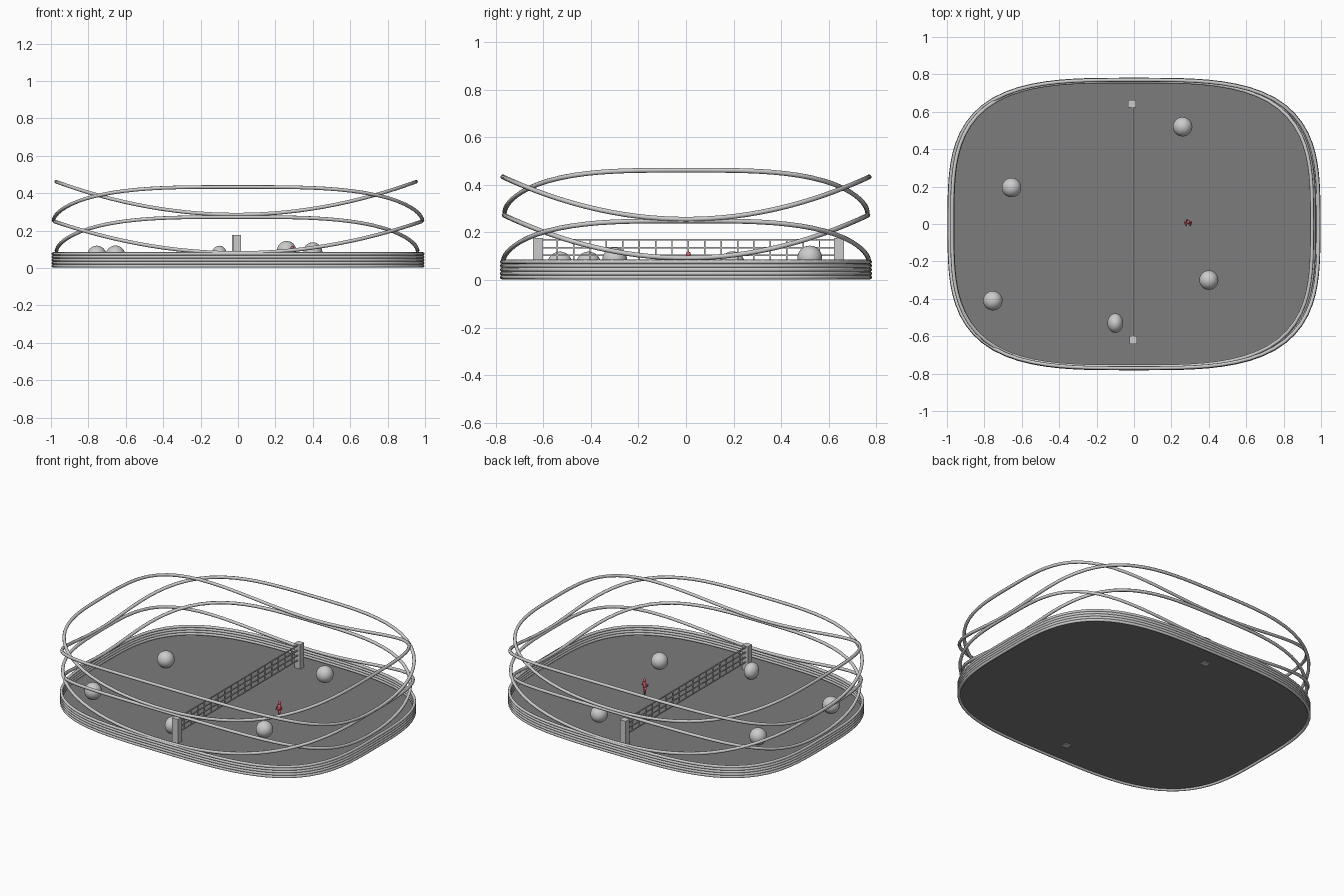
import bpy, bmesh
from math import cos, sin, pi
from mathutils import Vector

if "Cube" in bpy.data.objects:
    bpy.data.objects.remove(bpy.data.objects["Cube"])

N = 3.4  # superellipse exponent of the arena outline


def outline(rx, ry, count=96):
    pts = []
    for i in range(count):
        a = 2 * pi * i / count
        c, s = cos(a), sin(a)
        r = (abs(c) ** N + abs(s) ** N) ** (-1 / N)
        pts.append((rx * r * c, ry * r * s))
    return pts


def material(name, rgb):
    m = bpy.data.materials.new(name)
    m.diffuse_color = (*rgb, 1)
    m.use_nodes = True
    m.node_tree.nodes["Principled BSDF"].inputs["Base Color"].default_value = m.diffuse_color
    return m


def add_bmesh(name, bm, mat=None, smooth=False):
    me = bpy.data.meshes.new(name)
    bm.to_mesh(me)
    bm.free()
    for p in me.polygons:
        p.use_smooth = smooth
    if mat:
        me.materials.append(mat)
    ob = bpy.data.objects.new(name, me)
    bpy.context.collection.objects.link(ob)
    return ob


def tube(name, pts, radius):
    cu = bpy.data.curves.new(name, 'CURVE')
    cu.dimensions = '3D'
    cu.bevel_depth = radius
    cu.bevel_resolution = 2
    sp = cu.splines.new('POLY')
    sp.points.add(len(pts) - 1)
    for p, co in zip(sp.points, pts):
        p.co = (*co, 1)
    sp.use_cyclic_u = True
    ob = bpy.data.objects.new(name, cu)
    bpy.context.collection.objects.link(ob)
    bpy.ops.object.select_all(action='DESELECT')
    ob.select_set(True)
    bpy.context.view_layer.objects.active = ob
    bpy.ops.object.convert(target='MESH')
    bpy.ops.object.shade_smooth()


def box(bm, lo, hi):
    lo, hi = Vector(lo), Vector(hi)
    g = bmesh.ops.create_cube(bm, size=1)
    bmesh.ops.scale(bm, vec=hi - lo, verts=g['verts'])
    bmesh.ops.translate(bm, vec=(lo + hi) / 2, verts=g['verts'])


def ellipsoid(bm, centre, radii, u=12, v=8):
    g = bmesh.ops.create_uvsphere(bm, u_segments=u, v_segments=v, radius=1)
    bmesh.ops.scale(bm, vec=radii, verts=g['verts'])
    bmesh.ops.translate(bm, vec=centre, verts=g['verts'])


def limb(bm, a, b, r1, r2):
    a, b = Vector(a), Vector(b)
    d = b - a
    g = bmesh.ops.create_cone(bm, cap_ends=True, segments=8, radius1=r1, radius2=r2, depth=d.length)
    bmesh.ops.rotate(bm, matrix=d.to_track_quat('Z', 'Y').to_matrix(), verts=g['verts'])
    bmesh.ops.translate(bm, vec=(a + b) / 2, verts=g['verts'])


# Court floor: thin dark slab
bm = bmesh.new()
f = bm.faces.new([bm.verts.new((x, y, 0.013)) for x, y in outline(0.985, 0.77)])
g = bmesh.ops.extrude_face_region(bm, geom=[f])
bmesh.ops.translate(bm, vec=(0, 0, 0.006), verts=[v for v in g['geom'] if isinstance(v, bmesh.types.BMVert)])
bmesh.ops.recalc_face_normals(bm, faces=bm.faces)
add_bmesh("court_floor", bm, material("dark_grey", (0.2, 0.2, 0.2)))

# Stacked flat rings around the floor
for i in range(5):
    tube(f"base_ring_{i + 1}", [(x, y, 0.011 + 0.0162 * i) for x, y in outline(0.988, 0.773)], 0.009)

# Saddle-shaped rings: rise along x or along y
saddles = [  # x offset, x radius, y radius, low z, rise, axis
    (-0.01, 0.962, 0.762, 0.285, 0.176, 0),
    (0, 0.986, 0.770, 0.255, 0.178, 1),
    (0, 0.980, 0.768, 0.080, 0.168, 0),
    (-0.005, 0.965, 0.765, 0.092, 0.180, 1)]
for i, (ox, rx, ry, low, rise, axis) in enumerate(saddles):
    pts = [(x + ox, y, low + rise * ((x / rx, y / ry)[axis]) ** 2) for x, y in outline(rx, ry)]
    tube(f"saddle_ring_{i + 1}", pts, 0.010)

# Net posts
for name, x, y in (("net_post_back", -0.010, 0.643), ("net_post_front", -0.004, -0.621)):
    bm = bmesh.new()
    box(bm, (x - 0.021, y - 0.021, 0.008), (x + 0.021, y + 0.021, 0.176))
    add_bmesh(name, bm)

# Net: grid of thin strands
bm = bmesh.new()
X, Y0, Y1, Z0, Z1, T = -0.007, -0.61, 0.63, 0.072, 0.168, 0.003
for i in range(4):
    z = Z0 + (Z1 - Z0) * i / 3
    box(bm, (X - T, Y0, z - T), (X + T, Y1, z + T))
for i in range(19):
    y = Y0 + (Y1 - Y0) * i / 18
    box(bm, (X - T, y - T, Z0), (X + T, y + T, Z1))
add_bmesh("net", bm)

# Balls
balls = [(0.26, 0.52, 0.092, 0.052), (0.40, -0.30, 0.085, 0.051), (-0.655, 0.195, 0.068, 0.052),
         (-0.755, -0.41, 0.067, 0.052), (-0.10, -0.53, 0.067, 0.042)]
for i, (x, y, z, rx) in enumerate(balls):
    bm = bmesh.new()
    ellipsoid(bm, (x, y, z), (rx, 0.052, 0.052), 24, 16)
    add_bmesh(f"ball_{i + 1}", bm, smooth=True)

# Small red figure: torso, head, legs and bent arms
bm = bmesh.new()
fx, fy = 0.29, 0.01
ellipsoid(bm, (fx, fy, 0.078), (0.012, 0.009, 0.022))
ellipsoid(bm, (fx, fy, 0.108), (0.009, 0.010, 0.011))
for s in (-1, 1):
    limb(bm, (fx + s * 0.006, fy, 0.064), (fx + s * 0.006, fy - s * 0.010, 0.02), 0.007, 0.004)
    limb(bm, (fx + s * 0.010, fy, 0.092), (fx + s * 0.018, fy, 0.074), 0.005, 0.004)
    limb(bm, (fx + s * 0.018, fy, 0.074), (fx + s * 0.010, fy - 0.022, 0.070), 0.004, 0.003)
add_bmesh("figure", bm, material("red", (0.75, 0.12, 0.16)), smooth=True)
